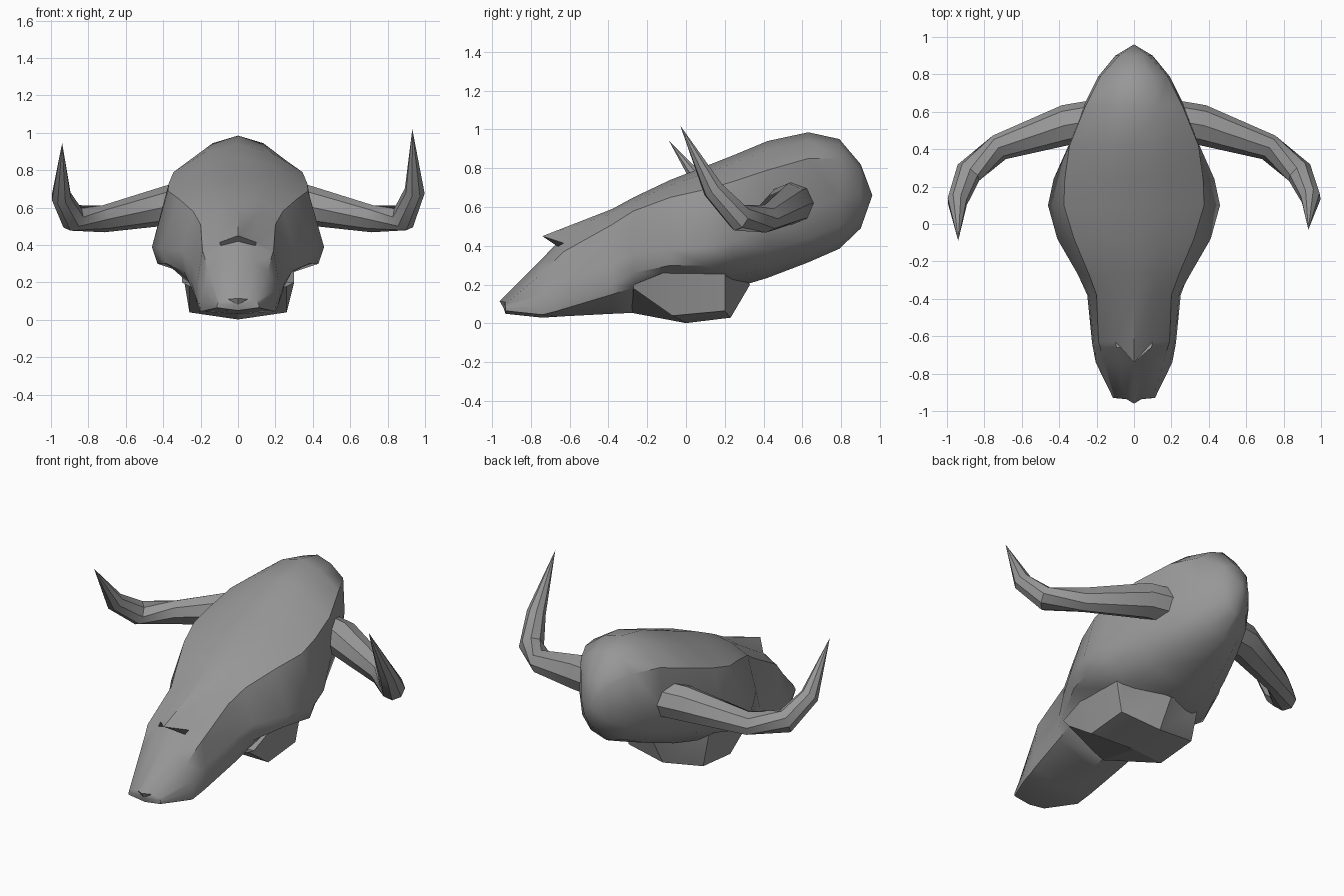
import bpy
import bmesh
from math import cos, sin, pi, radians
from mathutils import Vector

cube = bpy.data.objects.get("Cube")
if cube:
    bpy.data.objects.remove(cube, do_unlink=True)

# One flat bone colour
GREY = (0.31, 0.31, 0.31, 1.0)
bone = bpy.data.materials.new("bone_grey")
bone.use_nodes = True
bone.diffuse_color = GREY
bone.node_tree.nodes["Principled BSDF"].inputs["Base Color"].default_value = GREY


def finish(name, bm, angle):
    """Turn a bmesh into a shaded object."""
    bmesh.ops.remove_doubles(bm, verts=bm.verts[:], dist=0.0005)
    bmesh.ops.recalc_face_normals(bm, faces=bm.faces[:])
    mesh = bpy.data.meshes.new(name)
    bm.to_mesh(mesh)
    bm.free()
    obj = bpy.data.objects.new(name, mesh)
    bpy.context.collection.objects.link(obj)
    mesh.materials.append(bone)
    bpy.ops.object.select_all(action="DESELECT")
    obj.select_set(True)
    bpy.context.view_layer.objects.active = obj
    bpy.ops.object.shade_smooth_by_angle(angle=radians(angle))
    return obj


def loft(name, rings, angle, start=None, end=None):
    """Skin closed rings; each end closes to a point or a flat face."""
    bm = bmesh.new()
    loops = [[bm.verts.new(p) for p in ring] for ring in rings]
    n = len(loops[0])
    for a, b in zip(loops, loops[1:]):
        for i in range(n):
            j = (i + 1) % n
            bm.faces.new((a[i], a[j], b[j], b[i]))
    for loop, tip in ((loops[0], start), (loops[-1], end)):
        if tip is None:
            bm.faces.new(loop)
        else:
            apex = bm.verts.new(tip)
            for i in range(n):
                bm.faces.new((loop[i], loop[(i + 1) % n], apex))
    return finish(name, bm, angle)


def mirrored(half):
    """Close a half ring, given from top centre to bottom centre."""
    return half + [(-x, y, z) for x, y, z in half[-2:0:-1]]


def section(y, top, brow, cheek, under, edge, bottom, lean=0, bow=0.3):
    """Skull cross-section; lean slides the top centre along y."""
    crown = (brow[0] * 0.52, top + (brow[1] - top) * bow)
    side = [(x, y, z) for x, z in (crown, brow, cheek, under, edge)]
    return mirrored([(0, y + lean, top)] + side + [(0, y, bottom)])


# Skull, from the snout tip to the back of the head
skull = [
    section(-.93, .115, (.10, .10), (.11, .085), (.112, .075), (.11, .065), .05, -.03),
    section(-.74, .335, (.16, .26), (.19, .15), (.205, .09), (.2, .045), .03),
    section(-.66, .42, (.18, .34), (.21, .2), (.22, .11), (.21, .065), .035),
    section(-.63, .45, (.19, .37), (.215, .22), (.225, .12), (.215, .075), .037, -.11, .45),
    section(-.38, .59, (.2, .51), (.24, .3), (.25, .2), (.24, .15), .05),
    section(-.27, .65, (.24, .58), (.3, .37), (.29, .26), (.25, .185), .055),
    section(-.08, .74, (.32, .65), (.41, .38), (.38, .3), (.28, .25), .15),
    section(.1, .81, (.375, .69), (.46, .39), (.43, .3), (.28, .25), .18),
    section(.24, .865, (.37, .73), (.43, .42), (.37, .32), (.25, .24), .18),
    section(.42, .94, (.345, .79), (.35, .52), (.32, .38), (.21, .28), .235),
    section(.63, .985, (.26, .85), (.27, .6), (.24, .44), (.16, .35), .315),
    section(.79, .95, (.18, .85), (.19, .64), (.17, .5), (.11, .42), .385),
    section(.9, .82, (.08, .78), (.1, .66), (.08, .57), (.05, .53), .49),
]
loft("skull", skull, 40, start=(0, -.94, .08), end=(0, .96, .66))


# Cheek teeth block under the skull
def block_section(side_y, low, high, mid_y, mid_low, mid_high):
    return mirrored([(0, mid_y, mid_high), (.3, side_y, high),
                     (.26, side_y, low), (0, mid_y, mid_low)])


loft("teeth_block", [
    block_section(-.27, .18, .2, -.28, .055, .2),
    block_section(-.07, .04, .28, 0, .002, .3),
    block_section(.2, .065, .28, .23, .03, .3),
    block_section(.21, .25, .3, .33, .2, .3),
], 20)


# Horns: tapering tubes swept out, forward and up
def horn(name, side, mid, tip):
    path = [Vector(p) for p in ((.2, .555, .62), (.36, .53, .615), (.72, .41, .54),
                                (.885, .275, .545), mid, tip)]
    radii = (.11, .108, .072, .072, .055)
    rings = []
    for i, radius in enumerate(radii):
        before = path[max(i - 1, 0)]
        along = (path[i] - before).normalized() + (path[i + 1] - path[i]).normalized()
        along.normalize()
        # keep the ring frame steady along the bend
        across = Vector((-.5, .8, -.3)).cross(along).normalized() if i > 2 else \
            along.cross(Vector((0, 0, 1))).normalized()
        if i > 2:
            across = (along.cross(Vector((-.6, -.3, .75)))).normalized()
        up = across.cross(along)
        ring = []
        for k in range(8):
            t = 2 * pi * k / 8
            p = path[i] + (across * cos(t) + up * sin(t)) * radius
            ring.append((p.x * side, p.y, p.z))
        rings.append(ring)
    loft(name, rings, 40, end=(tip[0] * side, tip[1], tip[2]))


horn("left_horn", 1, (.945, .14, .69), (.932, -.03, 1.02))
horn("right_horn", -1, (.945, .12, .66), (.94, -.09, .945))
